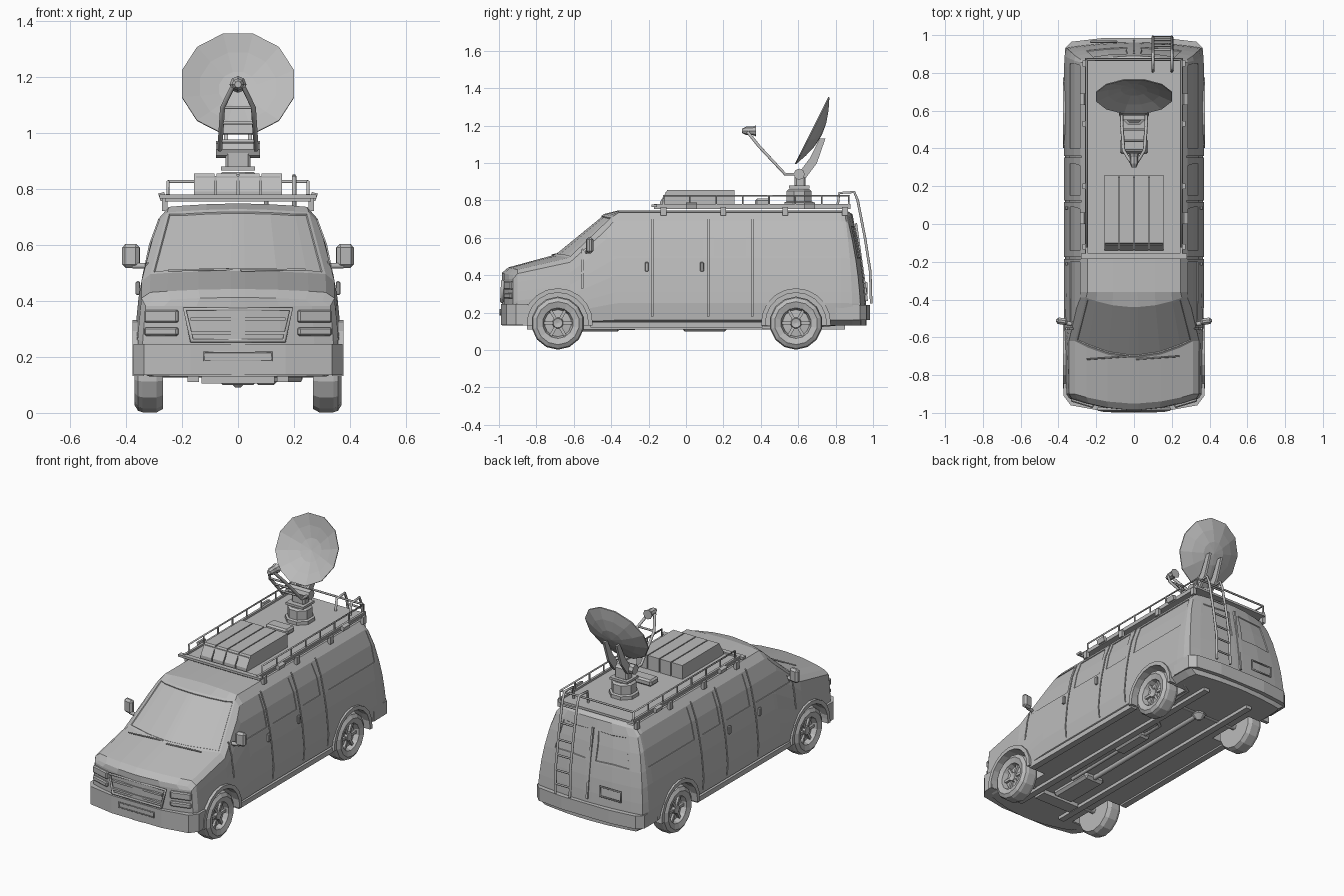
import bpy, bmesh, math
from mathutils import Matrix, Vector

if "Cube" in bpy.data.objects:
    bpy.data.objects.remove(bpy.data.objects["Cube"], do_unlink=True)

GREY = bpy.data.materials.new("plain_grey")
GREY.use_nodes = True
GREY.diffuse_color = (0.5, 0.5, 0.5, 1)
GREY.node_tree.nodes["Principled BSDF"].inputs["Base Color"].default_value = (0.5, 0.5, 0.5, 1)


def finish(name, bm):
    bmesh.ops.recalc_face_normals(bm, faces=bm.faces)
    mesh = bpy.data.meshes.new(name)
    bm.to_mesh(mesh)
    bm.free()
    mesh.materials.append(GREY)
    obj = bpy.data.objects.new(name, mesh)
    bpy.context.collection.objects.link(obj)
    return obj


def box(name, center, size, rot=(0, 0, 0), bevel=0):
    bm = bmesh.new()
    bmesh.ops.create_cube(bm, size=1, matrix=Matrix.Diagonal((*size, 1)))
    obj = finish(name, bm)
    obj.location, obj.rotation_euler = center, rot
    if bevel:
        mod = obj.modifiers.new("bevel", "BEVEL")
        mod.width, mod.segments = bevel, 1
    return obj


def prism(name, pts, lo, hi, axis, bm=None):
    """Extrude a 2D outline along an axis."""
    place = {"x": lambda a, b, h: (h, a, b), "y": lambda a, b, h: (a, h, b),
             "z": lambda a, b, h: (a, b, h)}[axis]
    own = bm is None
    bm = bm or bmesh.new()
    ends = [[bm.verts.new(place(a, b, h)) for a, b in pts] for h in (lo, hi)]
    for ring in ends:
        bm.faces.new(ring)
    for i in range(len(pts)):
        j = (i + 1) % len(pts)
        bm.faces.new((ends[0][i], ends[0][j], ends[1][j], ends[1][i]))
    return finish(name, bm) if own else None


def lathe(name, profile, sides, matrix, turn=0.0):
    """Spin a (radius, height) profile about local z."""
    bm = bmesh.new()
    rings = []
    for r, h in profile:
        angles = [turn + math.tau * k / sides for k in range(sides)]
        rings.append([bm.verts.new((r * math.cos(a), r * math.sin(a), h)) for a in angles])
    for lower, upper in zip(rings, rings[1:]):
        for k in range(sides):
            n = (k + 1) % sides
            bm.faces.new((lower[k], lower[n], upper[n], upper[k]))
    for ring in (rings[0], rings[-1]):
        bm.faces.new(ring)
    bmesh.ops.remove_doubles(bm, verts=bm.verts, dist=0.0002)
    bmesh.ops.transform(bm, matrix=matrix, verts=bm.verts)
    return finish(name, bm)


def tube(name, pts, r, closed=False):
    curve = bpy.data.curves.new(name, "CURVE")
    curve.dimensions, curve.bevel_depth, curve.bevel_resolution = "3D", r, 1
    curve.use_fill_caps = True
    line = curve.splines.new("POLY")
    line.points.add(len(pts) - 1)
    for p, co in zip(line.points, pts):
        p.co = (*co, 1)
    line.use_cyclic_u = closed
    temp = bpy.data.objects.new(name, curve)
    mesh = bpy.data.meshes.new_from_object(temp)
    bpy.data.objects.remove(temp)
    mesh.materials.clear()
    mesh.materials.append(GREY)
    obj = bpy.data.objects.new(name, mesh)
    bpy.context.collection.objects.link(obj)
    return obj


# Body shell: sections lofted along y
SIDE = [(0.12, .35), (0.16, .362), (0.25, .37), (0.31, .365), (0.41, .355), (0.49, .341),
        (0.60, .318), (0.69, .285), (0.75, .262)]
LEVELS = [0, .05, .2, .3, .45, .6, .78, .93, 1]
COLS = [-1, -.8, -.45, -.08, 0, .08, .45, .8, 1]
STATIONS = [(-.985, .40, .92, .06, 0), (-.95, .43, .97, .05, 0), (-.71, .495, 1, .09, 0),
            (-.44, .715, 1, .05, 0), (-.36, .735, 1, 0, 0), (.83, .735, 1, 0, 0),
            (.905, .73, .995, -.015, .04), (.965, .715, .965, -.03, .075)]


def side(z):
    for (z0, x0), (z1, x1) in zip(SIDE, SIDE[1:]):
        if z <= z1:
            return x0 + (x1 - x0) * (z - z0) / (z1 - z0)
    return SIDE[-1][1]


def shell_point(station, u, v):
    y, top, width, bow, lean = station
    z = 0.13 + (top - 0.13) * v
    x = u * side(z) * width * (.92 if v in (0, 1) else 1)
    return x, y + bow * u * u - lean * v * v, z + (0.012 * (1 - u * u) if v == 1 else 0)


bm = bmesh.new()
loop = ([(u, 0) for u in COLS] + [(1, v) for v in LEVELS[1:]]
        + [(u, 1) for u in COLS[-2::-1]] + [(-1, v) for v in LEVELS[-2:0:-1]])
windscreen, rear_glass = [], []
for a, b in zip(STATIONS, STATIONS[1:]):
    for p, q in zip(loop, loop[1:] + loop[:1]):
        f = bm.faces.new([bm.verts.new(shell_point(s, *c)) for s, c in ((a, p), (a, q), (b, q), (b, p))])
        if a is STATIONS[2] and p[1] == q[1] == 1:
            windscreen.append(f)
for s in (STATIONS[0], STATIONS[-1]):
    for u0, u1 in zip(COLS, COLS[1:]):
        for v0, v1 in zip(LEVELS, LEVELS[1:]):
            f = bm.faces.new([bm.verts.new(shell_point(s, *c)) for c in ((u0, v0), (u1, v0), (u1, v1), (u0, v1))])
            if s is STATIONS[-1] and .6 <= v0 and v1 < 1 and .05 < abs(u0 + u1) / 2 < .85:
                rear_glass.append(f)
bmesh.ops.remove_doubles(bm, verts=bm.verts, dist=0.0005)
bmesh.ops.recalc_face_normals(bm, faces=bm.faces)
for faces in (windscreen, rear_glass):
    bmesh.ops.inset_region(bm, faces=faces, thickness=0.015, depth=0)
    bmesh.ops.inset_region(bm, faces=faces, thickness=0.003, depth=-0.005)
body = finish("body_shell", bm)

# Cutters: wheel arches, side windows and door gaps
WHEELS = {"front": -0.685, "rear": 0.588}
cut = bmesh.new()


def side_panel(rows, depth, sgn):
    strips = [[cut.verts.new((sgn * (side(z) + d), y, z)) for z, y0, y1 in rows for y in (y0, y1)]
              for d in (-depth, 0.03)]
    inner, outer = strips
    n = len(rows)
    for i in range(n - 1):
        a, b, c, d = 2 * i, 2 * i + 1, 2 * i + 3, 2 * i + 2
        for s in strips:
            cut.faces.new((s[a], s[b], s[c], s[d]))
        for p, q in ((a, d), (b, c)):
            cut.faces.new((inner[p], inner[q], outer[q], outer[p]))
    for p in (0, 2 * n - 2):
        cut.faces.new((inner[p], inner[p + 1], outer[p + 1], outer[p]))


for s in (-1, 1):
    side_panel([(.50, -.53, -.2), (.60, -.50, -.2), (.69, -.40, -.2)], .005, s)
    for y0, y1 in ((-.14, .09), (.15, .32), (.40, .85)):
        side_panel([(.50, y0, y1), (.60, y0, y1), (.685, y0, y1 - .01)], .004, s)
    for y, low in ((-.555, .33), (-.18, .18), (.12, .18), (.355, .18)):
        top = .58 if y < -.5 else .70
        rows = [z for z in (low, .25, .31, .41, .49, .60, top) if low <= z <= top]
        side_panel([(z, y - .004, y + .004) for z in sorted(set(rows))], .012, s)
    for y in WHEELS.values():
        arc = [(y + .165 * math.cos(k * math.tau / 20), .144 + .165 * math.sin(k * math.tau / 20)) for k in range(20)]
        prism("", arc, s * .24, s * .5, "x", cut)
cutter = finish("body_cutter", cut)
cutter.hide_render = True
mod = body.modifiers.new("openings", "BOOLEAN")
mod.operation, mod.object, mod.solver = "DIFFERENCE", cutter, "EXACT"
bpy.context.view_layer.objects.active = body
bpy.ops.object.modifier_apply(modifier=mod.name)
bpy.data.objects.remove(cutter, do_unlink=True)

# Wheels and arch flares
TYRE = [(0, .345), (.025, .35), (.03, .335), (.072, .33), (.082, .36), (.115, .37), (.136, .357),
        (.142, .34), (.142, .29), (.13, .268), (0, .268)]
for end, y in WHEELS.items():
    for s, hand in ((1, "left"), (-1, "right")):
        turn = Matrix.Rotation(s * math.pi / 2, 4, "Y")
        lathe(f"{end}_{hand}_wheel", TYRE, 14, Matrix.Translation((0, y, .144)) @ turn)
        for k in range(6):
            a = k * math.tau / 6
            box(f"{end}_{hand}_spoke_{k}", (s * .336, y + .052 * math.cos(a), .144 + .052 * math.sin(a)),
                (.02, .05, .016), (a, 0, 0))
        angles = [math.radians(-4 + 188 * k / 10) for k in range(11)]
        ring = [(y + r * math.cos(a), .144 + r * math.sin(a)) for r, seq in
                ((.187, angles), (.163, angles[::-1])) for a in seq]
        prism(f"{end}_{hand}_arch_flare", ring, s * .335, s * .377, "x")
    tube(f"{end}_axle", [(-.28, y, .144), (.28, y, .144)], .02)

# Bumpers, sills and underbody
half = [(.372, -.845), (.372, -.91), (.335, -.96), (.17, -.99)]
prism("front_bumper", half + [(-x, y) for x, y in half[::-1]], .135, .245, "z")
half = [(.368, .80), (.366, .93), (.33, .965), (.16, .985)]
prism("rear_bumper", half + [(-x, y) for x, y in half[::-1]], .16, .24, "z")
tube("bumper_slot", [(-.12, -.993, .187), (.12, -.993, .187), (.12, -.993, .217), (-.12, -.993, .217)], .004, True)
for s in (-1, 1):
    box("sill", (s * .345, -.05, .135), (.04, .92, .03))
    box("chassis_rail", (s * .16, 0, .125), (.04, 1.7, .03))
tube("drive_shaft", [(0, -.55, .12), (0, .58, .13)], .016)
lathe("differential", [(.01, -.05), (.04, -.02), (.04, .02), (.01, .05)], 8, Matrix.Translation((0, .588, .14)))
box("gearbox", (0, -.5, .125), (.14, .3, .05), bevel=.015)
box("front_crossmember", (0, -.7, .12), (.26, .08, .03))
tube("exhaust_pipe", [(.09, -.45, .12), (.1, .35, .12), (.22, .45, .12), (.22, .75, .135), (.3, .8, .14)], .011)
box("muffler", (.1, .1, .12), (.08, .24, .04), bevel=.012)

# Nose: grille, headlights and hood lip
tube("grille_frame", [(-.19, -.98, .37), (.19, -.98, .37), (.165, -.985, .258), (-.165, -.985, .258)], .009, True)
for z in (.285, .335):
    box("grille_slat", (0, -.983, z), (.34, .014, .012))
for s in (-1, 1):
    for z, h in ((.345, .045), (.29, .03)):
        box("headlight", (s * .272, -.943, z), (.125, .03, h), (0, 0, s * .29), .006)
    tube("wiper", [(s * .13 + .11, -.70, .512), (s * .13 - .12, -.716, .508)], .004)
    # Door mirrors and handles
    box("mirror", (s * .382, -.515, .56), (.062, .035, .085), (0, 0, s * .15), .012)
    tube("mirror_arm", [(s * .33, -.53, .525), (s * .375, -.52, .525)], .011)
    for y in (-.21, .085):
        box("door_handle", (s * .357, y, .445), (.016, .02, .05), bevel=.004)

# Rear door details
box("rear_door_strip", (0, .938, .47), (.012, .012, .42), (.14, 0, 0))
tube("plate_surround", [(x, .965, z) for x, z in ((-.23, .30), (-.09, .30), (-.09, .36), (-.23, .36))], .006, True)

# Roof deck and railings
box("roof_deck", (0, .355, .762), (.52, 1.05, .014))
box("deck_front_bar", (0, -.17, .772), (.56, .03, .014))
for s in (-1, 1):
    box("deck_edge", (s * .25, .355, .774), (.014, 1.05, .014))
    tube("side_rail", [(s * .25, -.12, .775), (s * .25, -.12, .825), (s * .25, .87, .825), (s * .25, .87, .775)], .006)
    for k in range(1, 7):
        tube("rail_post", [(s * .25, -.12 + k * .141, .77), (s * .25, -.12 + k * .141, .825)], .005)
    for y in (-.12, .2, .53, .85):
        box("deck_bracket", (s * .262, y, .742), (.02, .03, .045))
    for y in (.03, .66):
        box("side_lamp", (s * .27, y, .772), (.022, .06, .028), (0, s * .3, 0))
tube("rear_rail", [(-.25, .87, .825), (.25, .87, .825)], .006)

# Rooftop cooling unit and small vent
for k in range(4):
    obj = prism("cooling_unit_bay", [(-.14, .77), (-.14, .79), (-.10, .855), (.26, .855), (.26, .77)],
                -.157 + k * .08, -.083 + k * .08, "x")
box("cooling_unit_core", (0, .07, .805), (.3, .36, .08))
box("roof_vent", (0, .41, .79), (.15, .08, .04), bevel=.01)

# Satellite dish on its turntable
lathe("dish_pedestal", [(.085, .765), (.085, .79), (.072, .795), (.072, .85), (.06, .86)], 8,
      Matrix.Translation((0, .605, 0)), math.pi / 8)
box("turntable_plate", (0, .605, .872), (.12, .11, .014))
box("dish_neck", (0, .61, .91), (.09, .06, .08), bevel=.01)
lathe("tilt_joint", [(.03, -.078), (.03, .078)], 8,
      Matrix.Translation((0, .605, .94)) @ Matrix.Rotation(math.pi / 2, 4, "Y"))
DISH = [(0, -.05), (.07, -.043), (.14, -.024), (.207, 0), (.207, -.006), (.14, -.033), (.07, -.053), (0, -.06)]
lathe("dish_reflector", DISH, 12, Matrix.Translation((0, .672, 1.175)) @ Matrix.Rotation(math.radians(63.4), 4, "X"),
      math.pi / 12)
for s in (-1, 1):
    prism("dish_strut", [(.59, .93), (.64, .92), (.70, 1.0), (.745, 1.13), (.715, 1.13), (.665, 1.03)],
          s * .035, s * .05, "x")
    tube("feed_arm", [(s * .065, .605, .94), (s * .065, .53, .94), (s * .055, .39, 1.09), (s * .018, .33, 1.165)], .009)
for y, z in ((.50, .97), (.44, 1.035), (.39, 1.09)):
    tube("feed_arm_brace", [(-.058, y, z), (.058, y, z)], .006)
lathe("feed_horn", [(.012, -.04), (.022, -.02), (.022, .015), (.03, .035)], 8,
      Matrix.Translation((0, .34, 1.172)) @ Matrix.Rotation(-math.pi / 2, 4, "X"))

# Rear ladder
PATH = [(.81, .77), (.82, .84), (.90, .845), (.918, .80), (.957, .60), (.985, .42), (.99, .25)]
for x in (.1, .2):
    tube("ladder_rail", [(x, y, z) for y, z in PATH], .008)
for (y0, z0), (y1, z1) in zip(PATH[3:], PATH[4:]):
    for t in (.15, .65):
        y, z = y0 + (y1 - y0) * t, z0 + (z1 - z0) * t
        tube("ladder_rung", [(.1, y, z), (.2, y, z)], .006)
